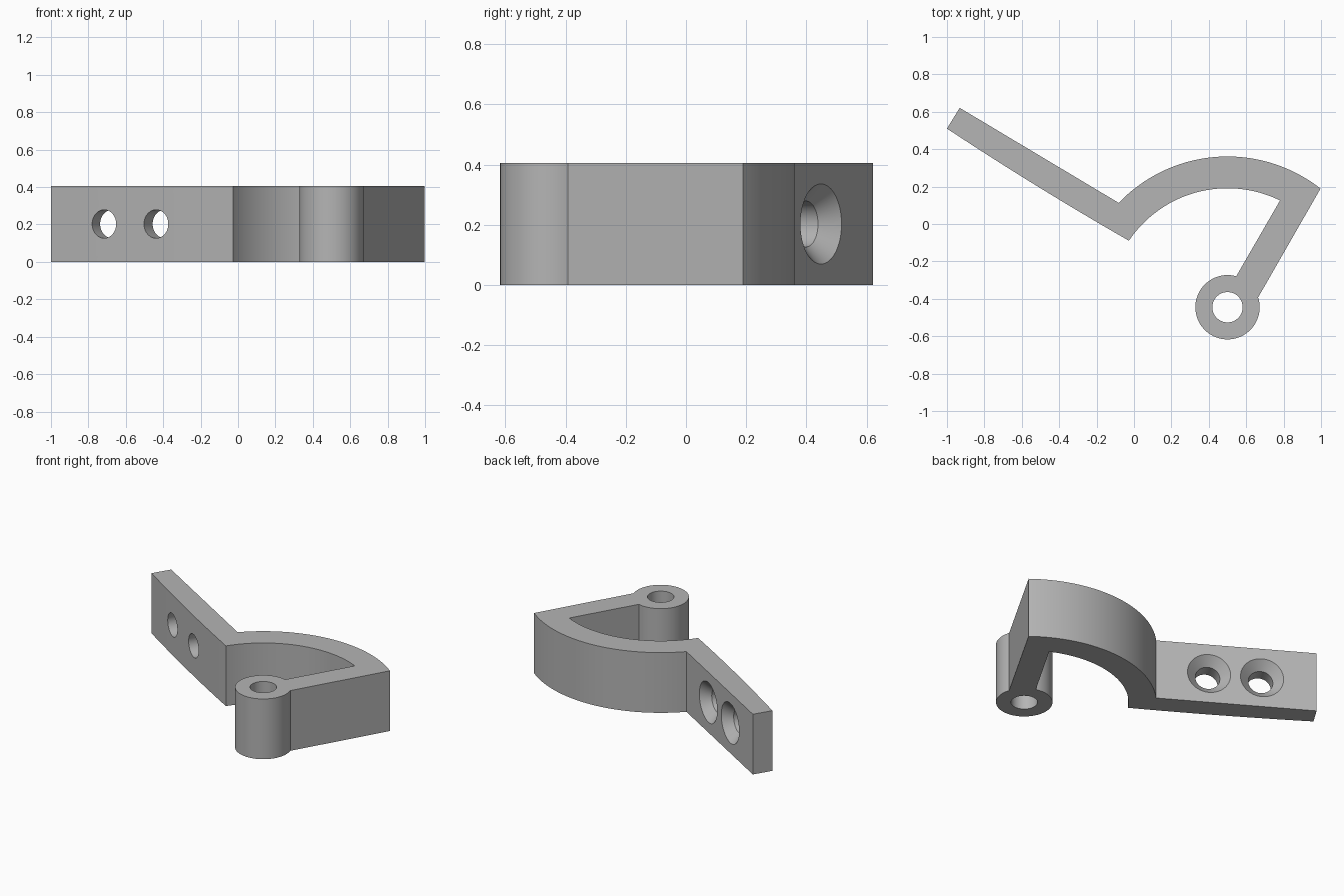
import bpy, bmesh
from math import cos, sin, radians, pi
from mathutils import Vector, Matrix

cube = bpy.data.objects.get("Cube")
if cube:
    bpy.data.objects.remove(cube, do_unlink=True)

HEIGHT = 0.405
PIVOT = Vector((0.5, -0.445, 0))
BARREL_R, BORE_R = 0.172, 0.081
ARC_OUT, ARC_IN = 0.806, 0.636
TIP_BACK, ROOT_BACK = Vector((-0.932, 0.621, 0)), Vector((-0.084, 0.114, 0))
TIP_FRONT = Vector((-1.0, 0.51, 0))

grey = bpy.data.materials.new("plain_grey")
grey.use_nodes = True
colour = (0.46, 0.46, 0.46, 1)
grey.diffuse_color = colour
grey.node_tree.nodes["Principled BSDF"].inputs["Base Color"].default_value = colour


def arc(radius, start, end, steps):
    """Points on a circle round the pivot, angles in degrees."""
    angles = [radians(start + (end - start) * i / steps) for i in range(steps + 1)]
    return [PIVOT + radius * Vector((cos(a), sin(a), 0)) for a in angles]


def make_object(name, bm):
    bmesh.ops.recalc_face_normals(bm, faces=bm.faces)
    mesh = bpy.data.meshes.new(name)
    bm.to_mesh(mesh)
    bm.free()
    mesh.materials.append(grey)
    obj = bpy.data.objects.new(name, mesh)
    bpy.context.collection.objects.link(obj)
    return obj


def lathe(name, profile, steps=64):
    """Closed solid turned round local z from (radius, height) points."""
    bm = bmesh.new()
    verts = [bm.verts.new((r, 0, z)) for r, z in profile]
    edges = [bm.edges.new(pair) for pair in zip(verts, verts[1:])]
    bmesh.ops.spin(bm, geom=verts + edges, cent=(0, 0, 0), axis=(0, 0, 1),
                   angle=2 * pi, steps=steps)
    bmesh.ops.remove_doubles(bm, verts=bm.verts, dist=1e-5)
    return make_object(name, bm)


# Outline: curved web, straight strut, hinge barrel, slightly bowed mounting arm
outline = arc(ARC_OUT, 136.2, 51.9, 64)
outline += arc(BARREL_R, 17.8, 74.3 - 360, 72)
outline += arc(ARC_IN, 63.8, 146.0, 64)
root_front = outline[-1].copy()
bow_normal = Vector((-0.5, -0.866, 0))
for i in range(1, 16):
    t = i / 16
    outline.append(root_front.lerp(TIP_FRONT, t) + bow_normal * 0.036 * t * (1 - t))
outline += [TIP_FRONT, TIP_BACK]

bm = bmesh.new()
base = bm.faces.new([bm.verts.new(p) for p in outline])
raised = bmesh.ops.extrude_face_region(bm, geom=[base], use_keep_orig=True)["geom"]
bmesh.ops.translate(bm, vec=(0, 0, HEIGHT),
                    verts=[g for g in raised if isinstance(g, bmesh.types.BMVert)])
bracket = make_object("hinge_bracket", bm)

# Pin bore through the barrel
bore = lathe("pin_bore_cutter", [(0, -0.1), (BORE_R, -0.1), (BORE_R, 0.6), (0, 0.6)])
bore.location = PIVOT
cutters = [bore]

# Countersunk screw holes, opening on the back of the arm
along = ROOT_BACK - TIP_BACK
outward = Vector((-along.y, along.x, 0)).normalized()
screw = [(0, -0.3), (0.076, -0.3), (0.076, -0.057), (0.133, 0), (0.163, 0.03), (0, 0.03)]
for t in (0.341, 0.672):
    hole = lathe("screw_hole_cutter", screw)
    spot = TIP_BACK + along * t + Vector((0, 0, HEIGHT / 2))
    hole.matrix_world = Matrix.Translation(spot) @ outward.to_track_quat('Z', 'Y').to_matrix().to_4x4()
    cutters.append(hole)

bpy.ops.object.select_all(action='DESELECT')
bracket.select_set(True)
bpy.context.view_layer.objects.active = bracket
for cutter in cutters:
    cutter.hide_render = True
    cut = bracket.modifiers.new("cut", 'BOOLEAN')
    cut.operation, cut.solver, cut.object = 'DIFFERENCE', 'EXACT', cutter
    bpy.ops.object.modifier_apply(modifier=cut.name)
    bpy.data.objects.remove(cutter, do_unlink=True)

bpy.ops.object.shade_smooth_by_angle(angle=radians(25))
